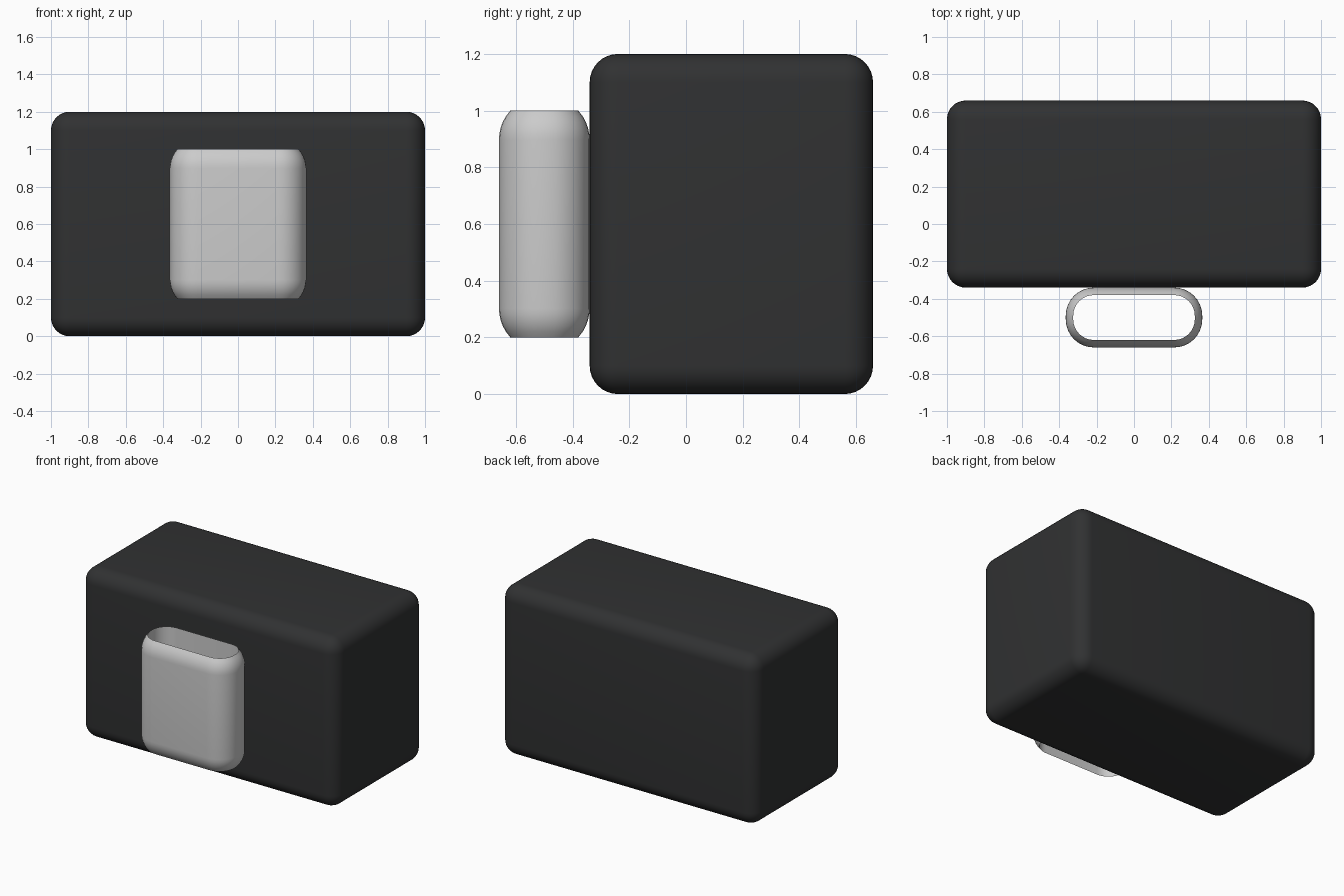
import bpy, bmesh
from math import pi, cos, sin, sqrt

if "Cube" in bpy.data.objects:
    bpy.data.objects.remove(bpy.data.objects["Cube"])


def finish(bm, name, angle):
    bmesh.ops.recalc_face_normals(bm, faces=bm.faces)
    mesh = bpy.data.meshes.new(name)
    bm.to_mesh(mesh)
    bm.free()
    ob = bpy.data.objects.new(name, mesh)
    bpy.context.collection.objects.link(ob)
    bpy.ops.object.select_all(action='DESELECT')
    ob.select_set(True)
    bpy.context.view_layer.objects.active = ob
    bpy.ops.object.shade_smooth_by_angle(angle=angle)
    return ob


# Main body: dark block with rounded edges
bm = bmesh.new()
bmesh.ops.create_cube(bm, size=1)
for v in bm.verts:
    v.co = (v.co.x * 2, v.co.y + 0.16, v.co.z * 1.2 + 0.6)
bmesh.ops.bevel(bm, geom=bm.edges[:], offset=0.1, segments=8,
                profile=0.5, affect='EDGES')
body = finish(bm, "body", pi / 6)
dark = bpy.data.materials.new("dark_plastic")
dark.diffuse_color = (0.03, 0.031, 0.032, 1)
dark.use_nodes = True
dark.node_tree.nodes["Principled BSDF"].inputs["Base Color"].default_value = dark.diffuse_color
body.data.materials.append(dark)

# Front sleeve: open rounded tube, outer rims curling in to the inner wall
HX, HY, R, WALL, SEG = 0.365, 0.16, 0.15, 0.04, 8


def ring(bm, inset, z):
    r = R - inset
    verts = []
    for q, (sx, sy) in enumerate([(1, 1), (-1, 1), (-1, -1), (1, -1)]):
        for i in range(SEG + 1):
            a = (q + i / SEG) * pi / 2
            verts.append(bm.verts.new((sx * (HX - R) + r * cos(a),
                                       -0.5 + sy * (HY - R) + r * sin(a), z)))
    return verts


# Closed wall section as (inset, height from centre)
rise = sqrt(R * R - (R - WALL) ** 2)
curl = []
for i in range(6):
    h = rise * i / 5
    curl.append((R - sqrt(R * R - h * h), 0.4 - rise + h))
section = [(d, -h) for d, h in reversed(curl)] + curl

bm = bmesh.new()
rings = [ring(bm, d, 0.6 + h) for d, h in section]
for a, b in zip(rings, rings[1:] + rings[:1]):
    for i in range(len(a)):
        j = (i + 1) % len(a)
        bm.faces.new((a[i], a[j], b[j], b[i]))
finish(bm, "front_sleeve", pi / 6)
